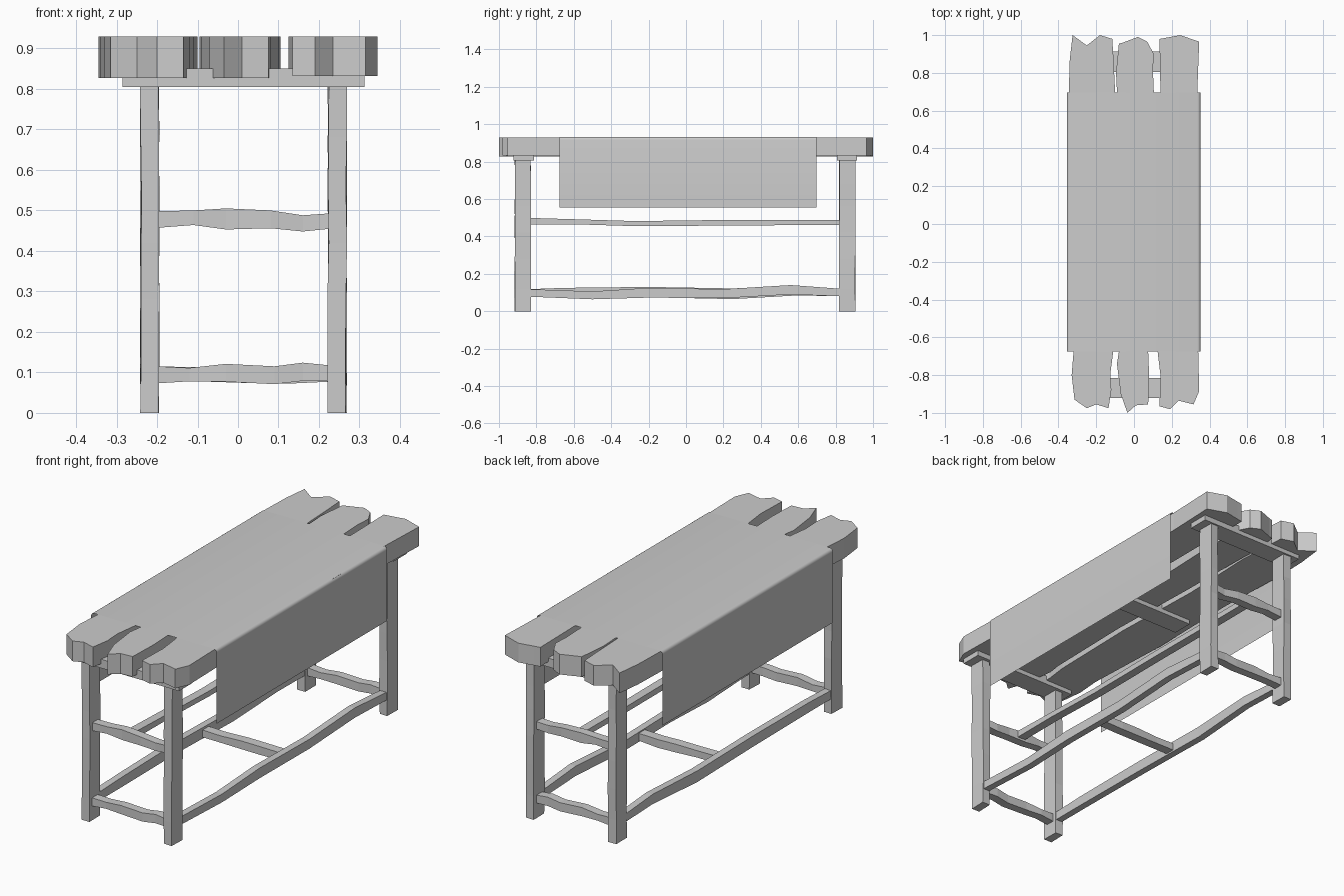
import bpy, bmesh, math, random
from mathutils import Vector

if "Cube" in bpy.data.objects:
    bpy.data.objects.remove(bpy.data.objects["Cube"])

random.seed(4)


def finish(name, bm):
    bmesh.ops.recalc_face_normals(bm, faces=bm.faces[:])
    me = bpy.data.meshes.new(name)
    bm.to_mesh(me)
    bm.free()
    ob = bpy.data.objects.new(name, me)
    bpy.context.collection.objects.link(ob)
    return ob


def loft(name, rings):
    """Skin a list of closed rings and cap both ends."""
    bm = bmesh.new()
    rows = [[bm.verts.new(p) for p in r] for r in rings]
    n = len(rows[0])
    for a, b in zip(rows, rows[1:]):
        for i in range(n):
            j = (i + 1) % n
            bm.faces.new((a[i], a[j], b[j], b[i]))
    bm.faces.new(rows[0][::-1])
    bm.faces.new(rows[-1])
    return finish(name, bm)


def rail(name, axis, centre, width, stations):
    """Uneven square-cut rail; stations are (position, bottom z, top z)."""
    rings = []
    for k, (t, z0, z1) in enumerate(stations):
        inner = 0 < k < len(stations) - 1
        c = centre + (random.uniform(-.005, .005) if inner else 0)
        ring = []
        for s, z in ((-1, z0), (1, z0), (1, z1), (-1, z1)):
            o = c + s * width / 2
            ring.append((t, o, z) if axis == 'x' else (o, t, z))
        rings.append(ring)
    return loft(name, rings)


def plank(name, outline, z0, z1):
    return loft(name, [[(x, y, z) for x, y in outline] for z in (z0, z1)])


# Table top: three rough-ended planks
plank("left_plank", [
    (-.345, .7), (-.34, .87), (-.325, 1), (-.25, .945), (-.18, 1), (-.115, .98),
    (-.11, .9), (-.1, .7), (-.115, .3), (-.1, -.2), (-.11, -.675), (-.125, -.79),
    (-.12, -.88), (-.135, -.975), (-.2, -.955), (-.25, -.975), (-.315, -.93),
    (-.33, -.8), (-.32, -.675), (-.34, -.2), (-.33, .3)], .827, .93)
plank("middle_plank", [
    (-.09, .7), (-.095, .8), (-.08, .955), (-.06, .96), (.02, .99), (.07, .965),
    (.105, .9), (.1, .82), (.105, .7), (.09, .3), (.1, -.2), (.075, -.675),
    (.08, -.8), (.075, -.955), (.01, -.96), (-.035, -1), (-.07, -.9),
    (-.09, -.74), (-.08, -.675), (-.07, -.2), (-.085, .3)], .827, .93)
plank("right_plank", [
    (.14, .7), (.135, .98), (.165, .985), (.245, 1), (.345, .965), (.335, .7),
    (.345, .3), (.335, -.2), (.34, -.675), (.345, -.885), (.315, -.955),
    (.235, -.935), (.19, -.98), (.135, -.965), (.14, -.8), (.125, -.675),
    (.13, -.2), (.14, .3)], .832, .93)

# Bearers under the planks
for label, y in (("front", -.868), ("middle", .03), ("back", .86)):
    rail(label + "_bearer", 'x', y, .108, [(-.285, .805, .85), (.313, .805, .85)])

# Legs with slightly hewn faces
for sx, x in (("left", -.218), ("right", .245)):
    for sy, y in (("front", -.872), ("back", .863)):
        rings = []
        for z in (0, .12, .28, .42, .56, .68, .82):
            rings.append([(x + i * .0225 + random.uniform(-.002, .002),
                           y + j * .0425 + random.uniform(-.002, .002), z)
                          for i, j in ((-1, -1), (1, -1), (1, 1), (-1, 1))])
        loft(f"{sy}_{sx}_leg", rings)

# End rails, low and high
low = [(-.2, .073, .115), (-.12, .078, .111), (-.03, .077, .121),
       (.09, .071, .115), (.16, .079, .124), (.23, .078, .117)]
high = [(-.2, .457, .498), (-.11, .464, .5), (-.03, .453, .505),
        (.08, .456, .5), (.16, .448, .488), (.23, .455, .493)]
for sy, y in (("front", -.872), ("back", .863)):
    rail(sy + "_low_rail", 'x', y, .045, low)
    rail(sy + "_high_rail", 'x', y, .045, high)

# Long low side rails, cross tie and central high stretcher
rail("right_side_rail", 'y', .245, .036, [
    (-.84, .078, .118), (-.5, .064, .106), (-.2, .073, .125),
    (.2, .07, .118), (.56, .09, .14), (.83, .08, .12)])
rail("left_side_rail", 'y', -.218, .036, [
    (-.84, .075, .118), (-.65, .075, .125), (-.2, .075, .13),
    (.25, .065, .122), (.6, .085, .135), (.83, .08, .12)])
rail("low_cross_tie", 'x', .03, .05, [
    (-.22, .078, .115), (-.1, .078, .113), (.02, .074, .116), (.12, .072, .114), (.245, .078, .115)])
rail("central_stretcher", 'y', .005, .045, [
    (-.87, .465, .5), (-.6, .465, .492), (-.27, .455, .482), (.2, .458, .488),
    (.5, .46, .489), (.86, .46, .489)])

# Cloth: thin sheet with rounded shoulders
r, zt, xl, xr, zb = .016, .9325, -.355, .352, .555
arc = [math.radians(a) for a in (0, 22.5, 45, 67.5, 90)]
prof = [(xl, zb)]
prof += [(xl + r - r * math.cos(a), zt - r + r * math.sin(a)) for a in arc]
prof += [(xr - r + r * math.cos(a), zt - r + r * math.sin(a)) for a in arc[::-1]]
prof += [(xr, zb)]
bm = bmesh.new()
ends = [[bm.verts.new((x, y, z)) for x, z in prof] for y in (-.675, .697)]
for i in range(len(prof) - 1):
    f = bm.faces.new((ends[0][i], ends[0][i + 1], ends[1][i + 1], ends[1][i]))
    f.smooth = True
cloth = finish("cloth", bm)
bpy.ops.object.select_all(action='DESELECT')
cloth.select_set(True)
bpy.context.view_layer.objects.active = cloth
bpy.ops.object.shade_smooth_by_angle(angle=math.radians(35))
